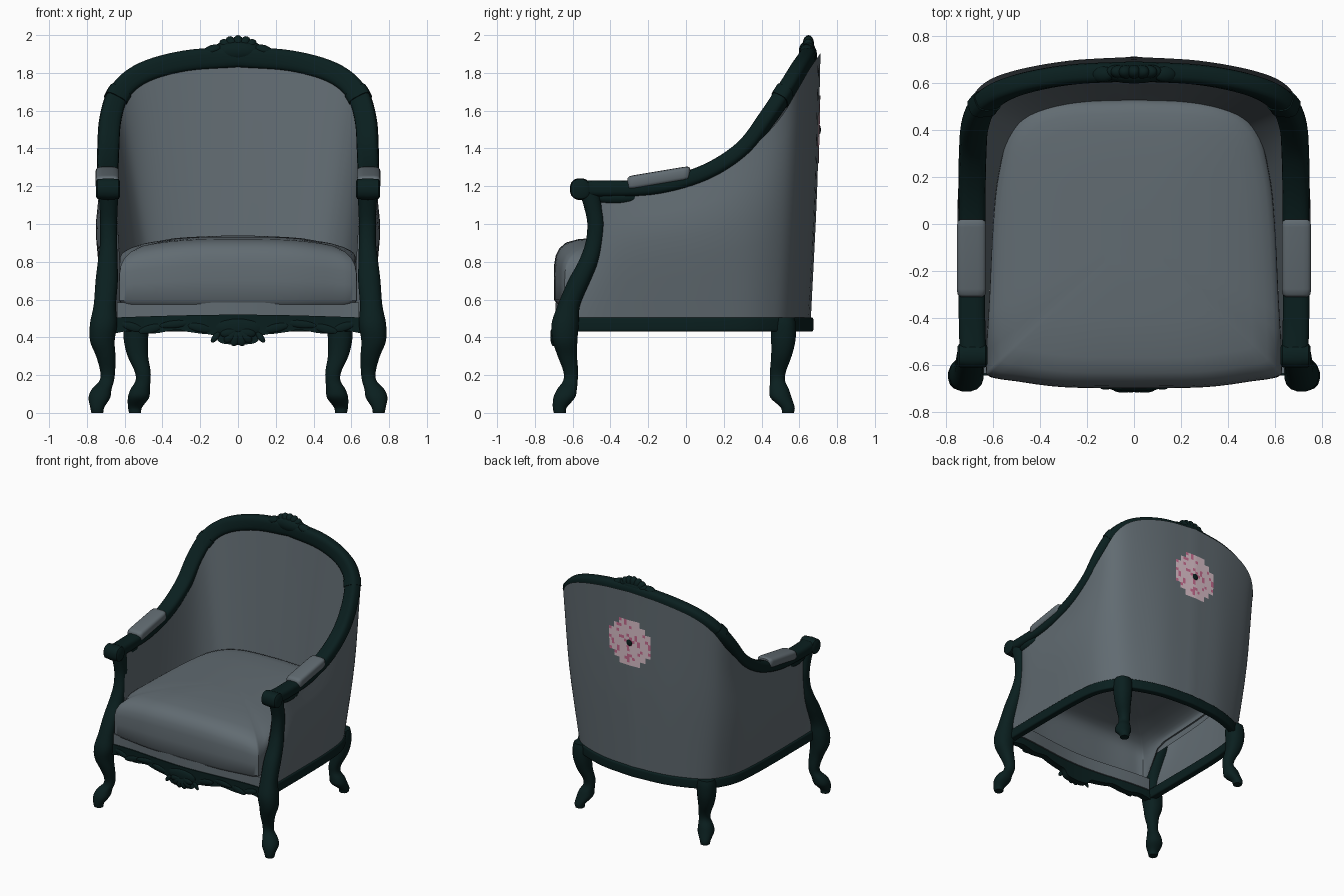
import bpy, bmesh, math, random
from mathutils import Vector, Matrix
from mathutils.bvhtree import BVHTree

if "Cube" in bpy.data.objects:
    bpy.data.objects.remove(bpy.data.objects["Cube"], do_unlink=True)
random.seed(4)
made = []


def material(name, rgb):
    m = bpy.data.materials.new(name)
    m.use_nodes = True
    m.diffuse_color = (*rgb, 1)
    bsdf = m.node_tree.nodes["Principled BSDF"]
    bsdf.inputs["Base Color"].default_value = (*rgb, 1)
    bsdf.inputs["Roughness"].default_value = 0.7
    return m


WOOD = material("dark green wood", (0.003, 0.0135, 0.0135))
CLOTH = material("grey upholstery", (0.12, 0.148, 0.167))
PALE = material("pale pink", (0.72, 0.54, 0.6))
ROSE = material("rose pink", (0.58, 0.15, 0.28))


def finish(name, bm, *mats, recalc=True):
    if recalc:
        bmesh.ops.recalc_face_normals(bm, faces=bm.faces[:])
    me = bpy.data.meshes.new(name)
    bm.to_mesh(me)
    bm.free()
    for m in mats:
        me.materials.append(m)
    ob = bpy.data.objects.new(name, me)
    bpy.context.collection.objects.link(ob)
    made.append(ob)
    return ob


def spline(pts, n=6):
    """Smooth curve through points of any dimension."""
    p = [Vector(q) for q in pts]
    p = [p[0] * 2 - p[1]] + p + [p[-1] * 2 - p[-2]]
    out = []
    for a, b, c, d in zip(p, p[1:], p[2:], p[3:]):
        for i in range(n):
            t = i / n
            out.append((b * 2 + (c - a) * t + (a * 2 - b * 5 + c * 4 - d) * t * t
                        + (b * 3 - a - c * 3 + d) * t ** 3) * 0.5)
    return out + [p[-2]]


def mirrored(half):
    """Complete a half path that ends on the centre plane."""
    return half + [Vector((-q[0], *q[1:])) for q in reversed(half[:-1])]


def loft(name, rings, mat, closed=True, caps=(0, -1)):
    bm = bmesh.new()
    rows = [[bm.verts.new(q) for q in r] for r in rings]
    n = len(rows[0])
    for a, b in zip(rows, rows[1:]):
        for i in range(n if closed else n - 1):
            j = (i + 1) % n
            bm.faces.new((a[i], a[j], b[j], b[i]))
    for k in caps:
        bm.faces.new(rows[k])
    return finish(name, bm, mat)


def section(w, h, e, n=16):
    """Rounded rectangle; a smaller e gives squarer corners."""
    sp = lambda v: math.copysign(abs(v) ** e, v)
    angles = [2 * math.pi * (i + 0.5) / n for i in range(n)]
    return [(w * sp(math.cos(a)), h * sp(math.sin(a))) for a in angles]


def sweep(name, path, w, h, e, outward, mat):
    rings = []
    for i, p in enumerate(path):
        t = (path[min(i + 1, len(path) - 1)] - path[max(i - 1, 0)]).normalized()
        u = outward(p)
        u = (u - t * u.dot(t)).normalized()
        v = t.cross(u)
        rings.append([p + u * a + v * b for a, b in section(w, h, e)])
    return loft(name, rings, mat)


def blobs(name, items, mat):
    """Ellipsoids given as centre, radii and turn about y."""
    bm = bmesh.new()
    for loc, size, turn in items:
        mx = Matrix.Translation(loc) @ Matrix.Rotation(turn, 4, "Y") @ Matrix.Diagonal((*size, 1))
        bmesh.ops.create_uvsphere(bm, u_segments=14, v_segments=9, radius=1, matrix=mx)
    return finish(name, bm, mat)


# Top rail running along both arms and over the back
rail_half = spline([(.685, -.57, 1.19), (.69, -.4, 1.187), (.69, -.15, 1.2), (.69, .1, 1.27), (.687, .3, 1.395),
                    (.675, .43, 1.56), (.625, .525, 1.7), (.5, .59, 1.8), (.28, .635, 1.862), (0, .65, 1.885)])
rail_out = lambda p: Vector((p.x, 0, max(p.z - 1.2, 0)))
sweep("top_rail", mirrored(rail_half), .057, .043, .6, rail_out, WOOD)

# Outer upholstered shell, lofted from base to rail
base_plan = [(.69, -.6), (.69, -.4), (.69, -.12), (.685, .12), (.665, .32), (.61, .45), (.54, .53), (.42, .59), (.24, .64), (0, .66)]
base_path = mirrored(spline([(x, y, .48) for x, y in base_plan]))
mid_path = mirrored(spline([(.7, -.49, .82), (.735, -.36, .88), (.75, -.12, .92), (.75, .12, .95), (.73, .33, 1),
                            (.68, .48, 1.06), (.6, .57, 1.1), (.46, .63, 1.14), (.26, .677, 1.17), (0, .695, 1.2)]))
top_path = mirrored(spline([(.7, -.47, 1.14), (.715, -.38, 1.15), (.72, -.14, 1.175), (.72, .12, 1.26), (.72, .33, 1.39),
                            (.705, .49, 1.55), (.65, .59, 1.71), (.52, .65, 1.815), (.28, .695, 1.88), (0, .712, 1.905)]))
columns = [spline(c, 4) for c in zip(base_path, mid_path, top_path)]
shell = loft("outer_shell", list(zip(*columns)), CLOTH, closed=False, caps=())

# Inner upholstered back and sides, tucked in around the cushion
inner_top = mirrored(spline([(.65, -.47, 1.16), (.65, -.38, 1.16), (.65, -.14, 1.18), (.648, .1, 1.25), (.645, .28, 1.37),
                             (.635, .41, 1.54), (.59, .5, 1.66), (.48, .565, 1.755), (.27, .61, 1.82), (0, .63, 1.845)]))
inner_plan = [(.625, -.53), (.62, -.4), (.605, -.12), (.585, .1), (.555, .27), (.5, .385), (.44, .445), (.33, .485), (.18, .51), (0, .515)]
inner_base = mirrored(spline([(x, y, .75) for x, y in inner_plan]))
loft("inner_shell", [[a.lerp(b, k / 6) for a, b in zip(inner_base, inner_top)] for k in range(7)],
     CLOTH, closed=False, caps=())

# Seat base rail around sides and back
base_rail = [Vector((p.x * .98, p.y * .98, .468)) for p in base_path]
sweep("base_rail", base_rail, .028, .038, .3, lambda p: Vector((p.x, max(p.y, 0), 0)), WOOD)

# Legs: front ones continue upward as arm posts
front_leg = [(.745, -.668, 0, .032), (.745, -.668, .03, .038), (.734, -.645, .08, .058), (.722, -.63, .125, .053),
             (.695, -.612, .17, .039), (.69, -.61, .22, .04), (.7, -.628, .3, .052), (.718, -.64, .38, .066),
             (.712, -.64, .47, .073), (.705, -.62, .57, .06), (.695, -.565, .7, .06), (.69, -.517, .8, .053),
             (.685, -.487, .9, .046), (.685, -.477, 1, .046), (.685, -.49, 1.08, .048), (.685, -.51, 1.17, .055)]
rear_leg = [(.545, .54, 0, .032), (.545, .538, .03, .038), (.527, .503, .08, .057), (.518, .493, .125, .052),
            (.503, .485, .17, .04), (.505, .487, .22, .043), (.53, .505, .3, .055), (.54, .515, .38, .065),
            (.54, .515, .46, .068), (.54, .515, .505, .06)]


def turned(name, profile, side):
    rings = [[(side * (x + a), y + b, z) for a, b in section(r, r, .85)]
             for x, y, z, r in spline(profile, 4)]
    loft(name, rings, WOOD)


for side, tag in ((1, "left"), (-1, "right")):
    turned(tag + "_front_leg_and_post", front_leg, side)
    turned(tag + "_rear_leg", rear_leg, side)
    # Scrolled arm end, a roll across the arm with a carved leaf behind the post
    scroll = [(side * (.688 + dx), -.56, 1.185) for dx in (-.064, -.056, 0, .056, .064)]
    sizes = (.7, .92, 1, .92, .7)
    loft(tag + "_arm_scroll", [[(x, y + a * k, z + b * k) for a, b in section(.055, .058, .85)]
                               for (x, y, z), k in zip(scroll, sizes)], WOOD)
    blobs(tag + "_arm_leaf", [((side * .69, -.36, 1.14), (.045, .13, .04), 0)], WOOD)
    # Collar on the upper rail
    collar = [Vector((side * p.x, p.y, p.z)) for p in rail_half if 1.65 < p.z < 1.715]
    sweep(tag + "_rail_collar", collar, .063, .049, .6, rail_out, WOOD)
    # Padded armrest
    rings = []
    for t, k in ((0, .75), (.03, .95), (.1, 1), (.5, 1), (.9, 1), (.97, .95), (1, .75)):
        y, z = -.31 + .33 * t, 1.215 + .055 * t
        rings.append([(side * .692 + a * k, y, z + b * k) for a, b in section(.063, .038, .5)])
    loft(tag + "_arm_pad", rings, CLOTH)

# Bowed, shaped front apron and the upholstered strip above it
bow = lambda x: -.645 - .055 * (1 + math.cos(math.pi * x / .66)) / 2
edge = mirrored(spline([(.66, .42), (.56, .435), (.45, .42), (.33, .44), (.27, .43), (.2, .42), (.13, .41), (.09, .37), (0, .36)], 4))


def front_band(name, profile, back, front, mat):
    rings = [[(x, bow(x) + front, lo), (x, bow(x) + front, hi), (x, bow(x) + back, hi), (x, bow(x) + back, lo)]
             for x, lo, hi in profile]
    loft(name, rings, mat)


front_band("front_apron", [(x, z, .505 + .015 * math.cos(x * 2.4)) for x, z in edge], .05, 0, WOOD)
front_band("front_seat_strip", [(x * .97, .49, .585) for x, z in edge], .06, .008, CLOTH)

# Carving on the apron: central shell and low scrolls
carving = [((.05 * math.sin(a), -.7, .43 - .035 * math.cos(a)), (.026, .018, .045), -a)
           for a in (math.radians(d) for d in range(-80, 81, 32))]
carving.append(((0, -.695, .45), (.12, .018, .05), 0))
for s in (1, -1):
    for x, z, w, h, turn in ((.12, .4, .035, .016, .9), (.2, .45, .07, .022, -.2), (.33, .47, .09, .02, .1),
                             (.46, .445, .07, .022, .25), (.56, .455, .06, .022, -.3)):
        carving.append(((s * x, bow(x), z), (w, .01, h), s * turn))
blobs("apron_carving", carving, WOOD)

# Carved crest on top of the rail
crest = [((.075 * math.sin(a), .648, 1.92 + .032 * math.cos(a)), (.032, .03, .048), a)
         for a in (math.radians(d) for d in range(-75, 76, 25))]
crest.append(((0, .642, 1.915), (.13, .045, .055), 0))
crest += [((s * .135, .638, 1.92), (.055, .035, .028), s * .3) for s in (1, -1)]
blobs("crest_carving", crest, WOOD)

# Seat cushion: a domed skin, open beneath, with side and back edges tucked high
outline = mirrored(spline([(0, -.7), (.3, -.695), (.5, -.67), (.61, -.65), (.63, -.6), (.615, -.3), (.6, 0),
                           (.575, .22), (.515, .41), (.35, .51), (0, .53)], 4))[:-1]
levels = ((.575, .97), (.6, 1), (.7, 1), (.78, .998), (.83, .985), (.87, .955), (.9, .9), (.918, .8), (.93, .55), (.936, .2))


def cushion_ring(z, k):
    ring = []
    for p in outline:
        low = .575 + .22 * min(max((p.y + .6) / .15, 0), 1)
        top = .938 - .07 * (abs(p.x) * k / .62) ** 3
        ring.append((p.x * k, (p.y + .05) * k - .05, low + (z - .575) / .361 * (top - low)))
    return ring


loft("seat_cushion", [cushion_ring(z, k) for z, k in levels], CLOTH, caps=(-1,))

# Stepped blossom patch laid on the outside of the back
tree = BVHTree.FromPolygons([v.co for v in shell.data.vertices], [tuple(f.vertices) for f in shell.data.polygons])
bm = bmesh.new()
cell, verts = .0225, {}


def on_back(i, j):
    if (i, j) not in verts:
        hit = tree.ray_cast(Vector((i * cell, 1.5, 1.5 + j * cell)), Vector((0, -1, 0)))[0]
        verts[i, j] = bm.verts.new(hit + Vector((0, .004, 0)))
    return verts[i, j]


for i in range(-8, 8):
    for j in range(-8, 8):
        if abs(i // 2 + .5) + abs(j // 2 + .5) <= 5:
            f = bm.faces.new([on_back(i, j), on_back(i, j + 1), on_back(i + 1, j + 1), on_back(i + 1, j)])
            f.material_index = int(random.random() < .17)
finish("blossom_patch", bm, PALE, ROSE, recalc=False)
blobs("patch_centre", [((0, .707, 1.5), (.024, .007, .024), 0)], WOOD)

# Smooth shading with sharp edges kept
bpy.ops.object.select_all(action="DESELECT")
for ob in made:
    ob.select_set(True)
bpy.context.view_layer.objects.active = made[0]
bpy.ops.object.shade_smooth_by_angle(angle=math.radians(45))
